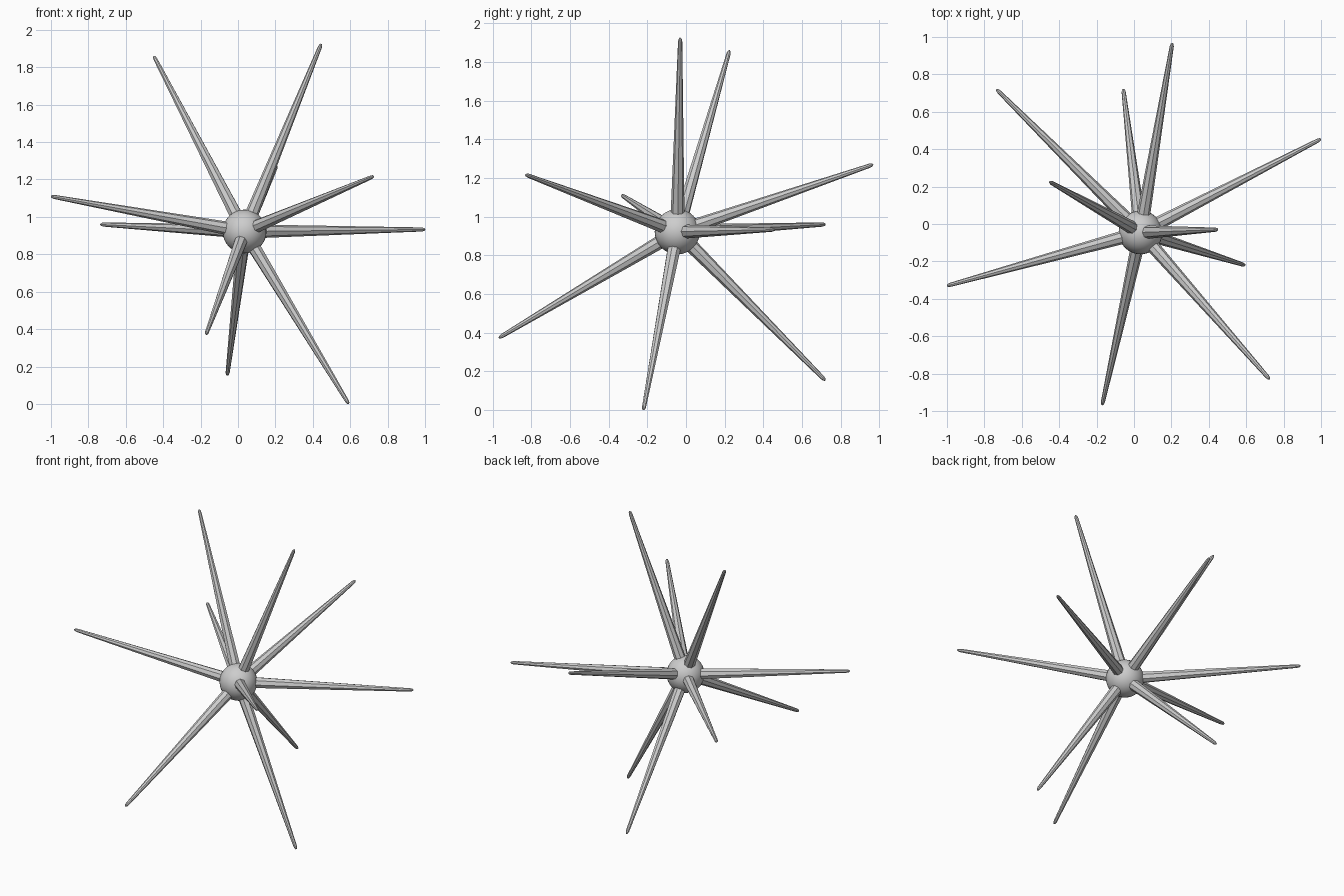
import bpy
import bmesh
from mathutils import Vector

cube = bpy.data.objects.get("Cube")
if cube:
    bpy.data.objects.remove(cube, do_unlink=True)

grey = bpy.data.materials.new("light_grey")
grey.use_nodes = True
colour = (0.61, 0.61, 0.61, 1)
grey.diffuse_color = colour
grey.node_tree.nodes["Principled BSDF"].inputs["Base Color"].default_value = colour

CENTRE = Vector((0.035, -0.045, 0.922))
SIDES = 8

# Round core
bpy.ops.mesh.primitive_uv_sphere_add(segments=32, ring_count=16, radius=0.117, location=CENTRE)
core = bpy.context.object
core.name = "core"
core.data.materials.append(grey)
bpy.ops.object.shade_smooth()


# Tapered spike with a small blunt tip, grown from the core towards a point
def add_spike(name, tip):
    axis = Vector(tip) - CENTRE
    bm = bmesh.new()
    profile = [(0.037, 0.05), (0.011, axis.length - 0.02),
               (0.008, axis.length - 0.006), (0.003, axis.length)]
    rings = []
    for radius, height in profile:
        ring = bmesh.ops.create_circle(bm, segments=SIDES, radius=radius)["verts"]
        bmesh.ops.translate(bm, verts=ring, vec=(0, 0, height))
        rings.append(ring)
    for low, high in zip(rings, rings[1:]):
        for i in range(SIDES):
            j = (i + 1) % SIDES
            bm.faces.new((low[i], low[j], high[j], high[i]))
    bm.faces.new(rings[0])
    bm.faces.new(rings[-1])
    bmesh.ops.recalc_face_normals(bm, faces=bm.faces)
    mesh = bpy.data.meshes.new(name)
    bm.to_mesh(mesh)
    bm.free()
    mesh.materials.append(grey)
    spike = bpy.data.objects.new(name, mesh)
    spike.location = CENTRE
    spike.rotation_euler = axis.to_track_quat('Z', 'Y').to_euler()
    bpy.context.collection.objects.link(spike)


tips = {
    "spike_top_left": (0.445, -0.03, 1.925),
    "spike_top_right": (-0.45, 0.225, 1.86),
    "spike_right": (-1.0, -0.33, 1.11),
    "spike_back_right": (-0.735, 0.72, 0.96),
    "spike_left": (1.0, 0.455, 0.933),
    "spike_front_left": (0.725, -0.83, 1.217),
    "spike_back": (0.205, 0.968, 1.27),
    "spike_front": (-0.17, -0.968, 0.373),
    "spike_lower_back": (-0.057, 0.72, 0.153),
    "spike_bottom": (0.592, -0.22, 0.0),
}
for name, tip in tips.items():
    add_spike(name, tip)
